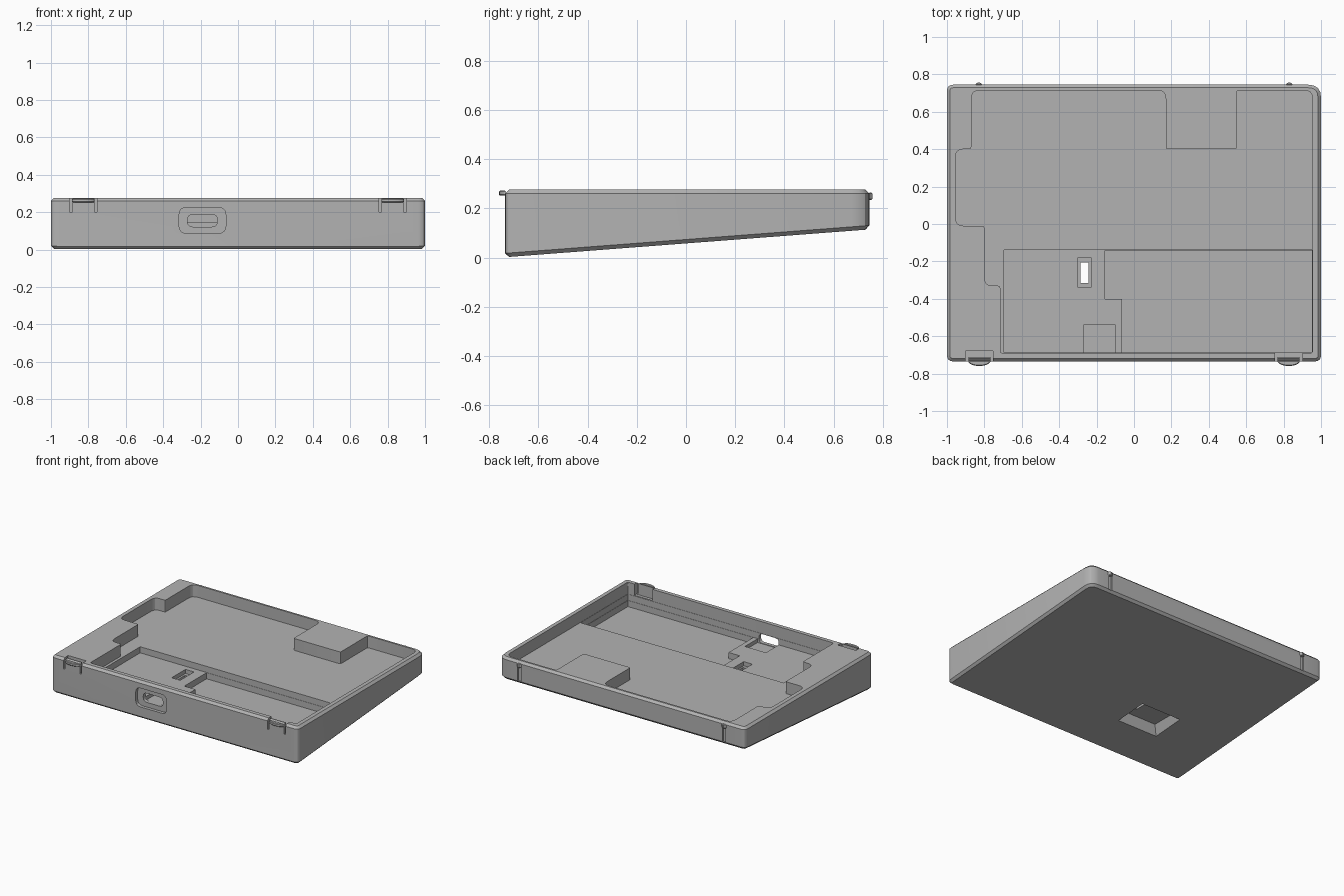
import bpy, bmesh, math
from mathutils import Vector

if "Cube" in bpy.data.objects:
    bpy.data.objects.remove(bpy.data.objects["Cube"], do_unlink=True)

grey = bpy.data.materials.new("plain grey")
grey.use_nodes = True
COLOUR = (0.45, 0.45, 0.45, 1)
grey.diffuse_color = COLOUR
grey.node_tree.nodes["Principled BSDF"].inputs["Base Color"].default_value = COLOUR


def rounded(points, radius, steps=4):
    """Round each corner of a closed outline; radius is a number or a list."""
    result = []
    for i, p in enumerate(points):
        r = radius[i] if isinstance(radius, list) else radius
        p = Vector(p)
        a = Vector(points[i - 1])
        b = Vector(points[(i + 1) % len(points)])
        start = p + (a - p).normalized() * min(r, (a - p).length * 0.48)
        end = p + (b - p).normalized() * min(r, (b - p).length * 0.48)
        for k in range(steps + 1):
            t = k / steps
            result.append(start * (1 - t) ** 2 + p * (2 * t * (1 - t)) + end * t * t)
    return result


def rect(x0, x1, y0, y1):
    return [(x0, y0), (x1, y0), (x1, y1), (x0, y1)]


def prism(name, outline, low, high, axis="Z", bevel=0.0, slope=None):
    """Extrude an outline along Z, or along Y when the outline is in x and z."""
    bm = bmesh.new()

    def place(p, h):
        return (p[0], h, p[1]) if axis == "Y" else (p[0], p[1], h)

    bottom = [bm.verts.new(place(p, slope(p[1]) if slope else low)) for p in outline]
    top = [bm.verts.new(place(p, high)) for p in outline]
    caps = [bm.faces.new(bottom[::-1]), bm.faces.new(top)]
    n = len(outline)
    for i in range(n):
        j = (i + 1) % n
        bm.faces.new((bottom[i], bottom[j], top[j], top[i]))
    bmesh.ops.recalc_face_normals(bm, faces=bm.faces)
    if bevel:
        edges = list({e for f in caps for e in f.edges})
        bmesh.ops.bevel(bm, geom=edges, offset=bevel, segments=1, affect="EDGES")
    mesh = bpy.data.meshes.new(name)
    bm.to_mesh(mesh)
    bm.free()
    mesh.materials.append(grey)
    obj = bpy.data.objects.new(name, mesh)
    bpy.context.collection.objects.link(obj)
    return obj


def cut(body, cutter):
    """Subtract the cutter and discard it."""
    mod = body.modifiers.new("cut", "BOOLEAN")
    mod.operation = "DIFFERENCE"
    mod.solver = "EXACT"
    mod.object = cutter
    cutter.hide_render = True
    graph = bpy.context.evaluated_depsgraph_get()
    graph.update()
    mesh = bpy.data.meshes.new_from_object(body.evaluated_get(graph))
    body.modifiers.clear()
    body.data = mesh
    bpy.data.objects.remove(cutter, do_unlink=True)


def underside(y):
    return 0.002 + 0.113 * (y + 0.735) / 1.48


# Wedge-shaped shell
shell = prism("case_shell", rounded(rect(-1, 1, -0.735, 0.745), [0.035, 0.035, 0.07, 0.035]),
              0, 0.277, bevel=0.016, slope=underside)

# Main tray with its stepped left edge and rear block
tray = [(-0.87, 0.715), (-0.87, 0.40), (-0.955, 0.40), (-0.955, -0.01), (-0.80, -0.01),
        (-0.80, -0.33), (-0.715, -0.33), (-0.715, -0.69), (0.955, -0.69), (0.955, 0.715),
        (0.55, 0.715), (0.55, 0.40), (0.17, 0.40), (0.17, 0.715)]
small, large = 0.012, 0.045
radii = [large, small, large, large, small, large, small, small, small, large,
         small, small, small, large]
cut(shell, prism("cutter", rounded(tray, radii), 0.19, 0.4))

# Front pocket: shelf level, then the deeper floor beside it
cut(shell, prism("cutter", rect(-0.695, 0.953, -0.688, -0.14), 0.145, 0.25))
deep = [(-0.155, -0.142), (-0.155, -0.40), (-0.065, -0.40), (-0.065, -0.686),
        (0.951, -0.686), (0.951, -0.142)]
cut(shell, prism("cutter", deep, 0.10, 0.2))

# Connector seat and the port through the front wall
cut(shell, prism("cutter", rect(-0.27, -0.10, -0.686, -0.54), 0.118, 0.2))
cut(shell, prism("cutter", rounded(rect(-0.315, -0.065, 0.088, 0.225), 0.04),
                 -0.8, -0.712, "Y"))
cut(shell, prism("cutter", rounded(rect(-0.27, -0.11, 0.122, 0.188), 0.03),
                 -0.8, -0.66, "Y"))

# Sloped recess in the underside, narrowing upward
recess = prism("cutter", rect(-0.54, -0.21, -0.415, -0.165), -0.06, 0.095)
for v in recess.data.vertices:
    if v.co.z > 0:
        v.co.x = -0.375 + (v.co.x + 0.375) * 0.8
        v.co.y = -0.29 + (v.co.y + 0.29) * 0.78
    else:
        v.co.z = underside(v.co.y) - 0.004
cut(shell, recess)

# Switch seat in the shelf and its through hole
cut(shell, prism("cutter", rect(-0.30, -0.23, -0.34, -0.18), 0.115, 0.2))
cut(shell, prism("cutter", rect(-0.285, -0.242, -0.315, -0.205), -0.1, 0.2))

# Clip slits, relief behind each clip, and grooves in the back
for side in (-1, 1):
    for x in (0.76, 0.893):
        cut(shell, prism("cutter", rect(side * x - 0.007, side * x + 0.007, -0.8, -0.681),
                         0.2, 0.4))
    cut(shell, prism("cutter", rect(side * 0.827 - 0.074, side * 0.827 + 0.074, -0.712, -0.68),
                     0.195, 0.4))
    cut(shell, prism("cutter", rect(side * 0.83 - 0.013, side * 0.83 + 0.013, 0.735, 0.8),
                     0.13, 0.237))

# Snap ridges on the front clips and small catches on the back
for side, word in ((-1, "right"), (1, "left")):
    arc = [(side * 0.827 - 0.06 * math.cos(math.pi * k / 12),
            -0.732 - 0.027 * math.sin(math.pi * k / 12)) for k in range(13)]
    prism("front_clip_ridge_" + word, arc, 0.252, 0.273, bevel=0.004)
    catch = [(side * 0.83 - 0.022, 0.742), (side * 0.83 + 0.022, 0.742),
             (side * 0.83 + 0.006, 0.757), (side * 0.83 - 0.006, 0.757)]
    prism("back_catch_" + word, catch, 0.235, 0.264, bevel=0.003)

# Smooth the rounded corners, keep the edges sharp
bpy.ops.object.select_all(action="DESELECT")
shell.select_set(True)
bpy.context.view_layer.objects.active = shell
bpy.ops.object.shade_smooth_by_angle(angle=math.radians(25))
